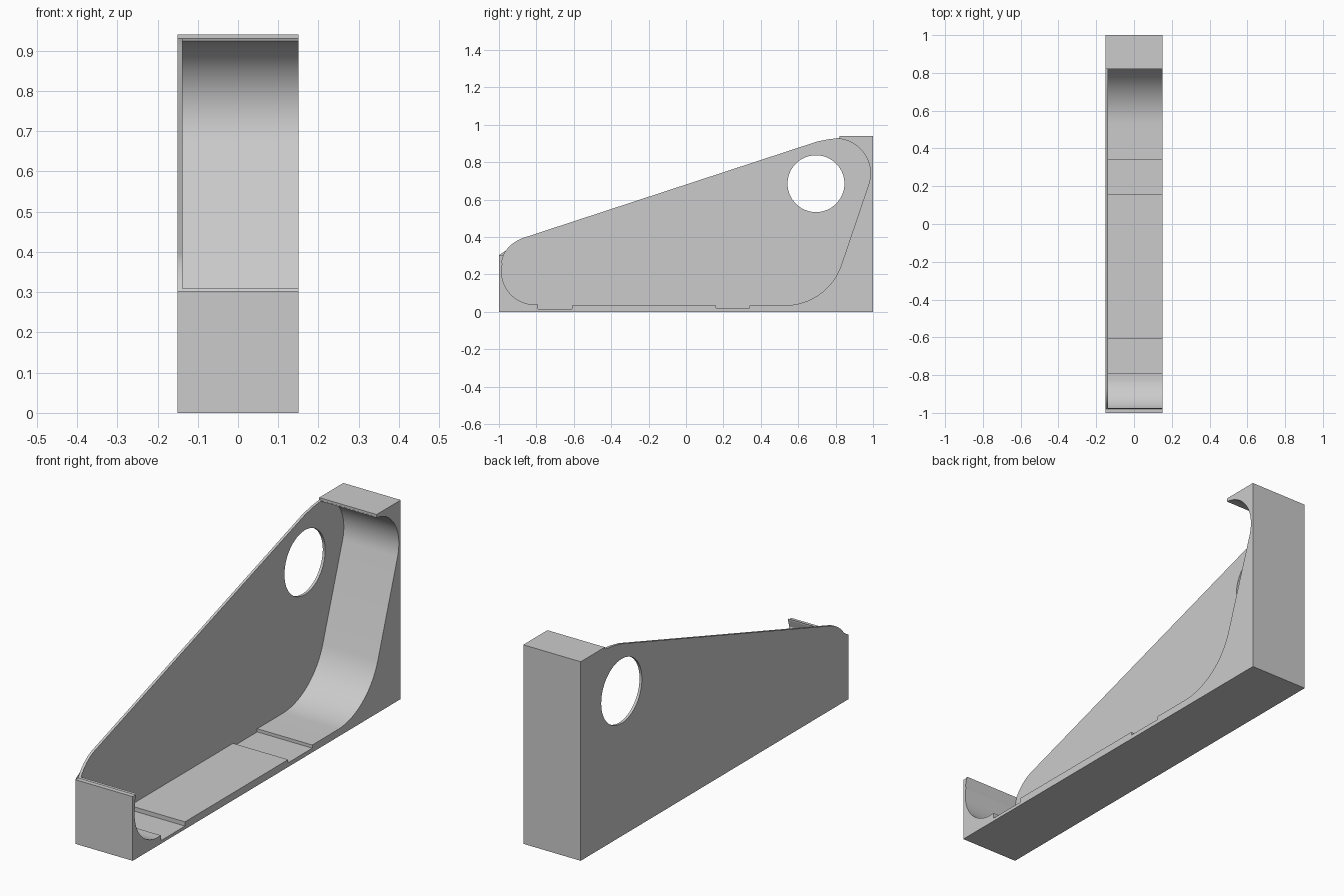
import bpy
import bmesh
from math import cos, sin, radians

if "Cube" in bpy.data.objects:
    bpy.data.objects.remove(bpy.data.objects["Cube"])

HALF = 0.15      # half of the width
WALL = 0.0125    # thickness of the side wall

grey = bpy.data.materials.new("light grey")
grey.use_nodes = True
grey.diffuse_color = (0.6, 0.6, 0.6, 1)
grey.node_tree.nodes["Principled BSDF"].inputs["Base Color"].default_value = (0.6, 0.6, 0.6, 1)


def arc(cy, cz, r, start, end, steps=20):
    """Points along an arc in the side (y, z) plane."""
    angles = [radians(start + (end - start) * i / steps) for i in range(steps + 1)]
    return [(cy + r * cos(a), cz + r * sin(a)) for a in angles]


def extrude_profile(name, points, x0, x1):
    """Solid made from a side profile running from x0 to x1."""
    bm = bmesh.new()
    face = bm.faces.new([bm.verts.new((x0, y, z)) for y, z in points])
    new = bmesh.ops.extrude_face_region(bm, geom=[face])["geom"]
    verts = [v for v in new if isinstance(v, bmesh.types.BMVert)]
    bmesh.ops.translate(bm, verts=verts, vec=(x1 - x0, 0, 0))
    bmesh.ops.recalc_face_normals(bm, faces=bm.faces)
    mesh = bpy.data.meshes.new(name)
    bm.to_mesh(mesh)
    bm.free()
    mesh.materials.append(grey)
    obj = bpy.data.objects.new(name, mesh)
    bpy.context.collection.objects.link(obj)
    return obj


def cut(target, cutter):
    """Subtract the cutter from the target and remove the cutter."""
    mod = target.modifiers.new("cut", "BOOLEAN")
    mod.operation = "DIFFERENCE"
    mod.solver = "EXACT"
    mod.object = cutter
    bpy.context.view_layer.objects.active = target
    bpy.ops.object.modifier_apply(modifier=mod.name)
    bpy.data.objects.remove(cutter)


# Outer shape: sloping side wall with a block at each end
outline = [(-1, 0), (1, 0), (1, 0.94), (0.82, 0.94), (0.82, 0.93), (0.76, 0.922), (0.70, 0.91)]
outline += arc(-0.81, 0.215, 0.19, 108, 153, 10)
outline += [(-0.975, 0.303), (-1, 0.303)]
housing = extrude_profile("housing", outline, -HALF, HALF)

# Open cavity: rounded ends, sloping back and two shallow floor recesses
cavity = [(-0.975, 1.2), (-0.975, 0.303), (-0.985, 0.268)]
cavity += arc(-0.81, 0.215, 0.176, 167, 265)
cavity += [(-0.79, 0.04), (-0.79, 0.015), (-0.61, 0.015), (-0.61, 0.035)]
cavity += [(0.16, 0.035), (0.16, 0.02), (0.34, 0.02), (0.34, 0.035)]
cavity += arc(0.53, 0.352, 0.317, -90, -19)
cavity += arc(0.80, 0.74, 0.186, -19, 84)
cavity += [(0.82, 1.2)]
cut(housing, extrude_profile("cavity_cutter", cavity, WALL - HALF, HALF + 0.1))

# Round hole through the side wall
hole = arc(0.695, 0.685, 0.152, 0, 354, 59)
cut(housing, extrude_profile("hole_cutter", hole, -HALF - 0.1, 0))

# Smooth curved walls, crisp edges
bpy.ops.object.select_all(action="DESELECT")
housing.select_set(True)
bpy.context.view_layer.objects.active = housing
bpy.ops.object.shade_smooth_by_angle(angle=radians(25))
